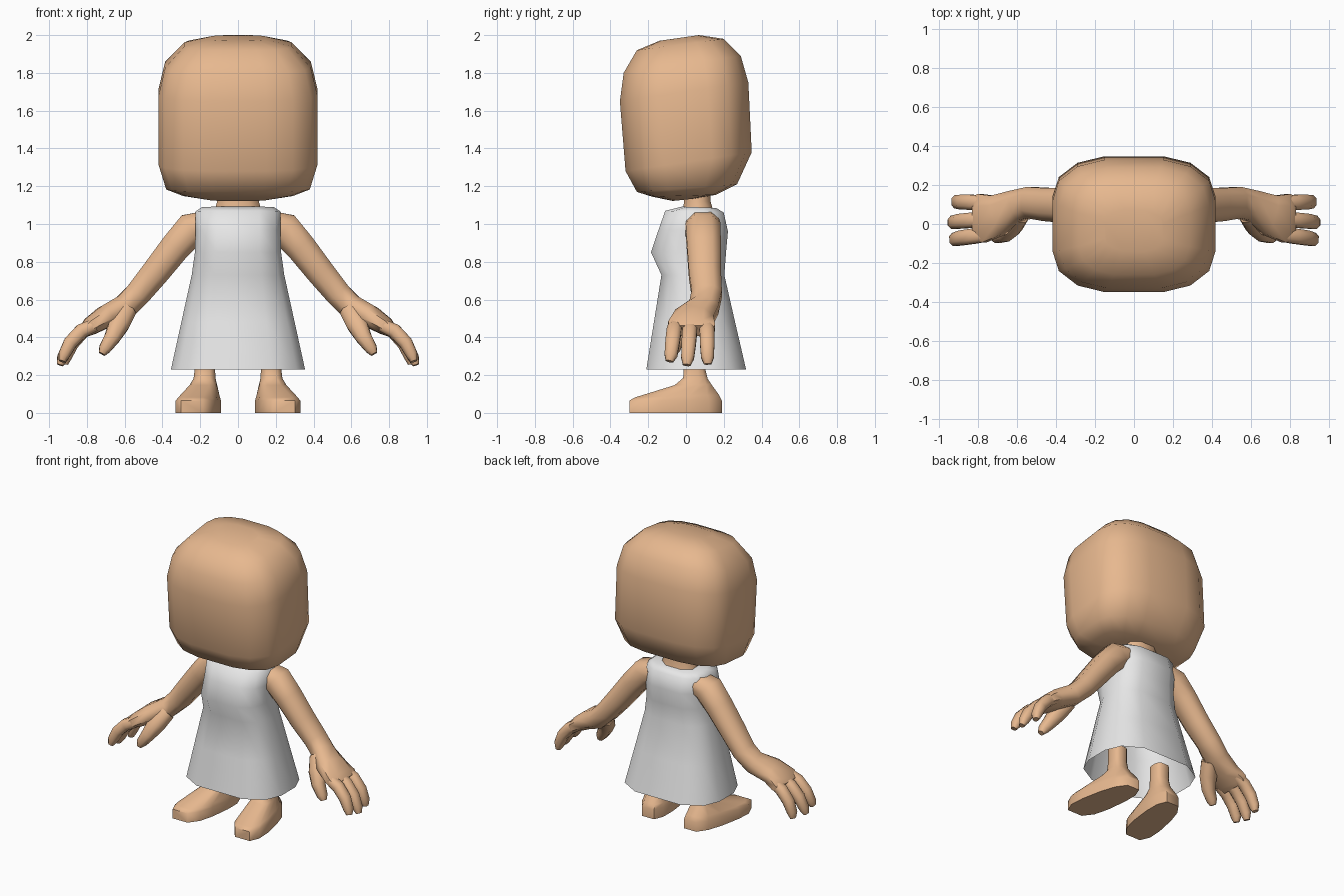
import bpy, bmesh, math
from mathutils import Vector

cube = bpy.data.objects.get("Cube")
if cube:
    bpy.data.objects.remove(cube, do_unlink=True)


def material(name, rgb):
    m = bpy.data.materials.new(name)
    m.use_nodes = True
    m.diffuse_color = (*rgb, 1)
    m.node_tree.nodes["Principled BSDF"].inputs["Base Color"].default_value = (*rgb, 1)
    return m


skin = material("skin", (0.80, 0.48, 0.275))
cloth = material("white_cloth", (0.8, 0.8, 0.8))


def section(quarter):
    """Closed outline from one quarter of its points (front to side)."""
    q = [(u, -v) for u, v in quarter]
    right = q + [(u, -v) for u, v in reversed(q)]
    return right + [(-u, v) for u, v in reversed(right)]


BOXY = section([(0.36, 1), (0.69, 0.9), (0.92, 0.68), (1, 0.37)])
SOFT = section([(0.5, 1), (0.87, 0.72), (1, 0.3)])
OCTAGON = section([(0.5, 1), (1, 0.45)])


def loft(name, rings, mat, caps=(True, True), mirror=False, angle=60):
    """Skin a list of rings that all have the same number of points."""
    bm = bmesh.new()
    rows = [[bm.verts.new(p) for p in r] for r in rings]
    n = len(rows[0])
    for a, b in zip(rows, rows[1:]):
        for i in range(n):
            j = (i + 1) % n
            bm.faces.new((a[i], a[j], b[j], b[i]))
    for row, wanted in zip((rows[0], rows[-1]), caps):
        if wanted:
            bm.faces.new(row)
    bmesh.ops.recalc_face_normals(bm, faces=bm.faces)
    me = bpy.data.meshes.new(name)
    bm.to_mesh(me)
    bm.free()
    me.materials.append(mat)
    ob = bpy.data.objects.new(name, me)
    bpy.context.collection.objects.link(ob)
    bpy.ops.object.select_all(action='DESELECT')
    ob.select_set(True)
    bpy.context.view_layer.objects.active = ob
    bpy.ops.object.shade_smooth_by_angle(angle=math.radians(angle))
    if mirror:
        ob.modifiers.new("Mirror", 'MIRROR').use_mirror_merge = False
    return ob


def level(sec, yf, zf, yb, zb, hx, cx=0.0, splay=0.0):
    """Ring spanning a front point and a back point, half width hx."""
    out = []
    for u, v in sec:
        t = (v + 1) / 2
        y = yf + (yb - yf) * t
        out.append((cx + u * hx * (1 - 0.6 * splay * v) - splay * y, y, zf + (zb - zf) * t))
    return out


def limb(sec, path):
    """Rings across a path of (x, y, z, half width, half thickness)."""
    pts = [Vector(p[:3]) for p in path]
    rings = []
    for i, p in enumerate(path):
        d = (pts[min(i + 1, len(pts) - 1)] - pts[max(i - 1, 0)]).normalized()
        up = d.cross(Vector((0, 1, 0))).normalized()
        side = up.cross(d)
        rings.append([pts[i] + side * u * p[3] + up * v * p[4] for u, v in sec])
    return rings


# Head: tilted rounded block
loft("head", [level(BOXY, *r) for r in (
    (-0.14, 1.97, 0.07, 2.00, 0.15),
    (-0.26, 1.92, 0.20, 1.98, 0.285),
    (-0.33, 1.80, 0.29, 1.89, 0.385),
    (-0.35, 1.65, 0.33, 1.75, 0.42),
    (-0.32, 1.28, 0.348, 1.38, 0.42),
    (-0.26, 1.17, 0.27, 1.21, 0.38),
    (-0.18, 1.145, 0.16, 1.155, 0.29),
    (-0.07, 1.122, 0.05, 1.135, 0.15))], skin)

# Neck
loft("neck", [level(OCTAGON, *r) for r in (
    (-0.01, 1.20, 0.13, 1.20, 0.11),
    (-0.01, 1.12, 0.13, 1.12, 0.11),
    (-0.02, 1.05, 0.15, 1.05, 0.13))], skin)

# Dress: open at the hem
loft("dress", [level(SOFT, *r) for r in (
    (-0.02, 1.092, 0.16, 1.085, 0.19),
    (-0.11, 1.07, 0.20, 1.06, 0.225),
    (-0.145, 0.97, 0.222, 0.96, 0.225),
    (-0.185, 0.85, 0.212, 0.85, 0.228),
    (-0.13, 0.73, 0.203, 0.73, 0.245),
    (-0.17, 0.48, 0.26, 0.48, 0.30),
    (-0.21, 0.23, 0.318, 0.23, 0.355))], cloth, caps=(True, False))

# Arms running into the palms
loft("arms", limb(OCTAGON, (
    (0.17, 0.09, 1.00, 0.085, 0.07),
    (0.245, 0.09, 0.975, 0.092, 0.088),
    (0.33, 0.095, 0.88, 0.09, 0.080),
    (0.44, 0.10, 0.74, 0.085, 0.074),
    (0.53, 0.11, 0.63, 0.08, 0.068),
    (0.60, 0.095, 0.56, 0.08, 0.066),
    (0.70, 0.045, 0.51, 0.105, 0.06),
    (0.78, 0.03, 0.46, 0.125, 0.048),
    (0.81, 0.03, 0.435, 0.115, 0.036))), skin, mirror=True)

# Three fingers on each hand
for name, y0, y1, dx, dz in (("front_fingers", -0.055, -0.088, -0.005, 0.015),
                             ("middle_fingers", 0.025, 0.003, 0.005, -0.005),
                             ("back_fingers", 0.11, 0.115, -0.02, 0.0)):
    steps = ((0.76, 0.465, 0.036, 0.034), (0.83, 0.43, 0.039, 0.038),
             (0.89, 0.365, 0.038, 0.036), (0.925, 0.295, 0.034, 0.030),
             (0.937, 0.258, 0.02, 0.017))
    loft(name, limb(OCTAGON, [
        (x + dx * i / 4, y0 + (y1 - y0) * i / 4, z + dz * i / 4, w, t)
        for i, (x, z, w, t) in enumerate(steps)]), skin, mirror=True)

# Thumbs
loft("thumbs", limb(OCTAGON, (
    (0.59, 0.05, 0.54, 0.05, 0.05),
    (0.63, -0.01, 0.47, 0.052, 0.055),
    (0.665, -0.05, 0.40, 0.042, 0.042),
    (0.705, -0.065, 0.34, 0.034, 0.032),
    (0.72, -0.07, 0.312, 0.02, 0.018))), skin, mirror=True)

# Feet with ankles, toes turned out
loft("feet", [level(SOFT, *r) for r in (
    (-0.30, 0.0, 0.19, 0.0, 0.105, 0.195, 0.16),
    (-0.30, 0.065, 0.19, 0.065, 0.105, 0.195, 0.16),
    (-0.27, 0.082, 0.175, 0.095, 0.095, 0.193, 0.16),
    (-0.06, 0.147, 0.135, 0.15, 0.070, 0.185, 0.08),
    (-0.015, 0.185, 0.115, 0.18, 0.058, 0.177, 0.0),
    (-0.012, 0.24, 0.10, 0.24, 0.053, 0.175, 0.0),
    (-0.01, 0.34, 0.10, 0.34, 0.053, 0.175, 0.0))], skin, mirror=True)
